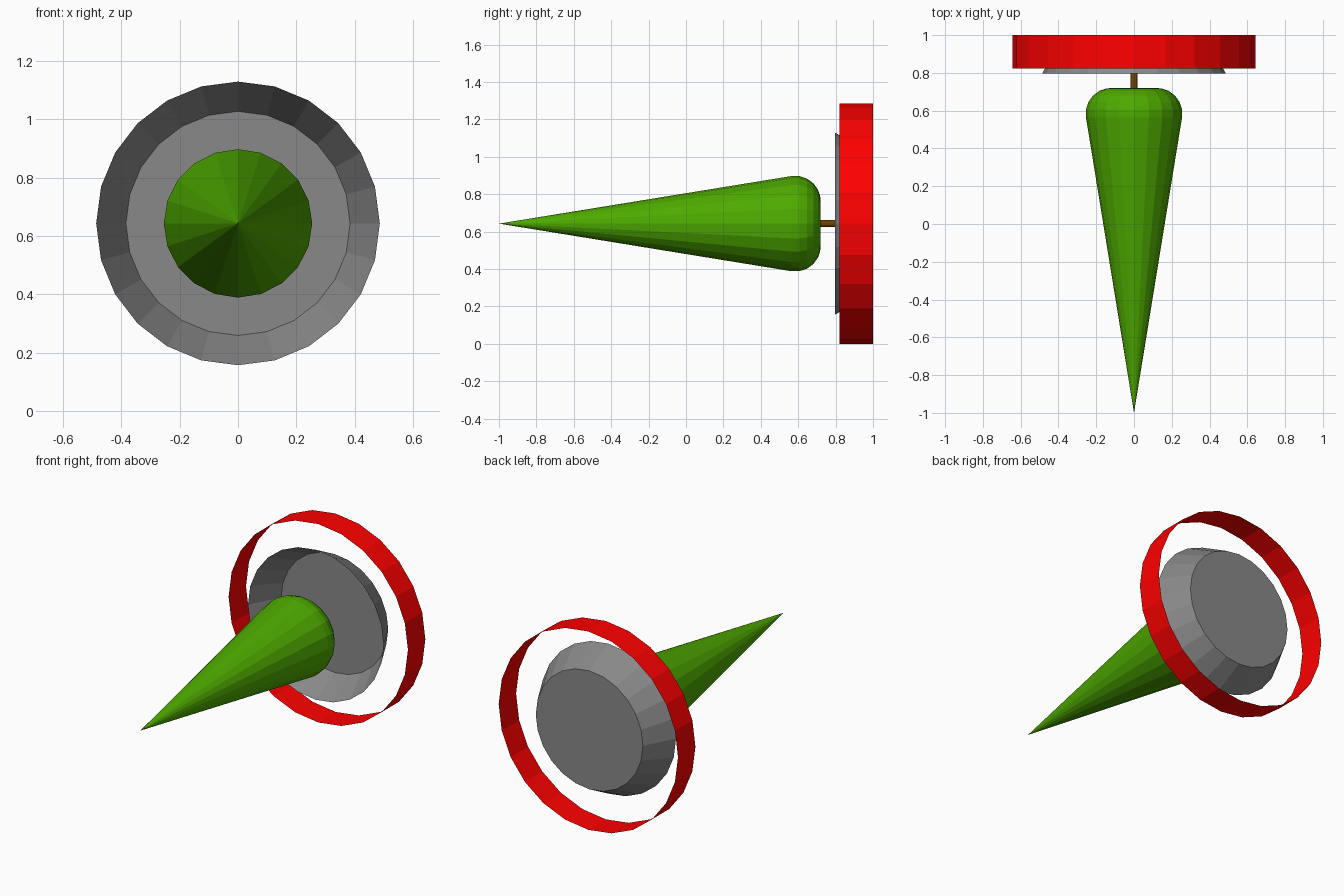
import bpy, bmesh
from math import sin, cos, pi, radians

if "Cube" in bpy.data.objects:
    bpy.data.objects.remove(bpy.data.objects["Cube"])

AXIS_Z = 0.643


def paint(obj, name, rgb):
    mat = bpy.data.materials.new(name)
    mat.diffuse_color = (*rgb, 1)
    mat.use_nodes = True
    mat.node_tree.nodes["Principled BSDF"].inputs["Base Color"].default_value = mat.diffuse_color
    obj.data.materials.append(mat)


def lathe(name, profile, sides, rgb, cap=True):
    """Revolve (radius, y) points about the y axis; radius 0 becomes a tip."""
    bm = bmesh.new()
    rings = []
    for r, y in profile:
        n = 1 if r == 0 else sides
        rings.append([bm.verts.new((r * sin(2 * pi * i / sides), y,
                                    AXIS_Z + r * cos(2 * pi * i / sides)))
                      for i in range(n)])
    for a, b in zip(rings, rings[1:]):
        for i in range(sides):
            j = (i + 1) % sides
            quad = [a[i % len(a)], a[j % len(a)], b[j % len(b)], b[i % len(b)]]
            bm.faces.new(list(dict.fromkeys(quad)))
    # close the back end
    if cap:
        bm.faces.new(rings[-1])
    bmesh.ops.recalc_face_normals(bm, faces=bm.faces)
    mesh = bpy.data.meshes.new(name)
    bm.to_mesh(mesh)
    bm.free()
    obj = bpy.data.objects.new(name, mesh)
    bpy.context.collection.objects.link(obj)
    paint(obj, name + "_colour", rgb)
    return obj


# long spike with rounded shoulder
fillet = 0.135
shoulder = [(0.121 + fillet * cos(radians(a)), 0.585 + fillet * sin(radians(a)))
            for a in (-9, 9, 27, 45, 63, 78, 90)]
lathe("spike", [(0, -1)] + shoulder, 20, (0.075, 0.4, 0.0))

# short thin stem behind the spike
lathe("stem", [(0.019, 0.70), (0.019, 0.82)], 12, (0.16, 0.06, 0.0))

# open dish, hollow towards the front
lathe("dish", [(0.486, 0.796), (0.384, 0.99)], 24, (0.25, 0.25, 0.25))

# single-walled outer band
lathe("outer_ring", [(0.643, 0.822), (0.643, 1.0)], 24, (1.0, 0.0, 0.0), cap=False)
